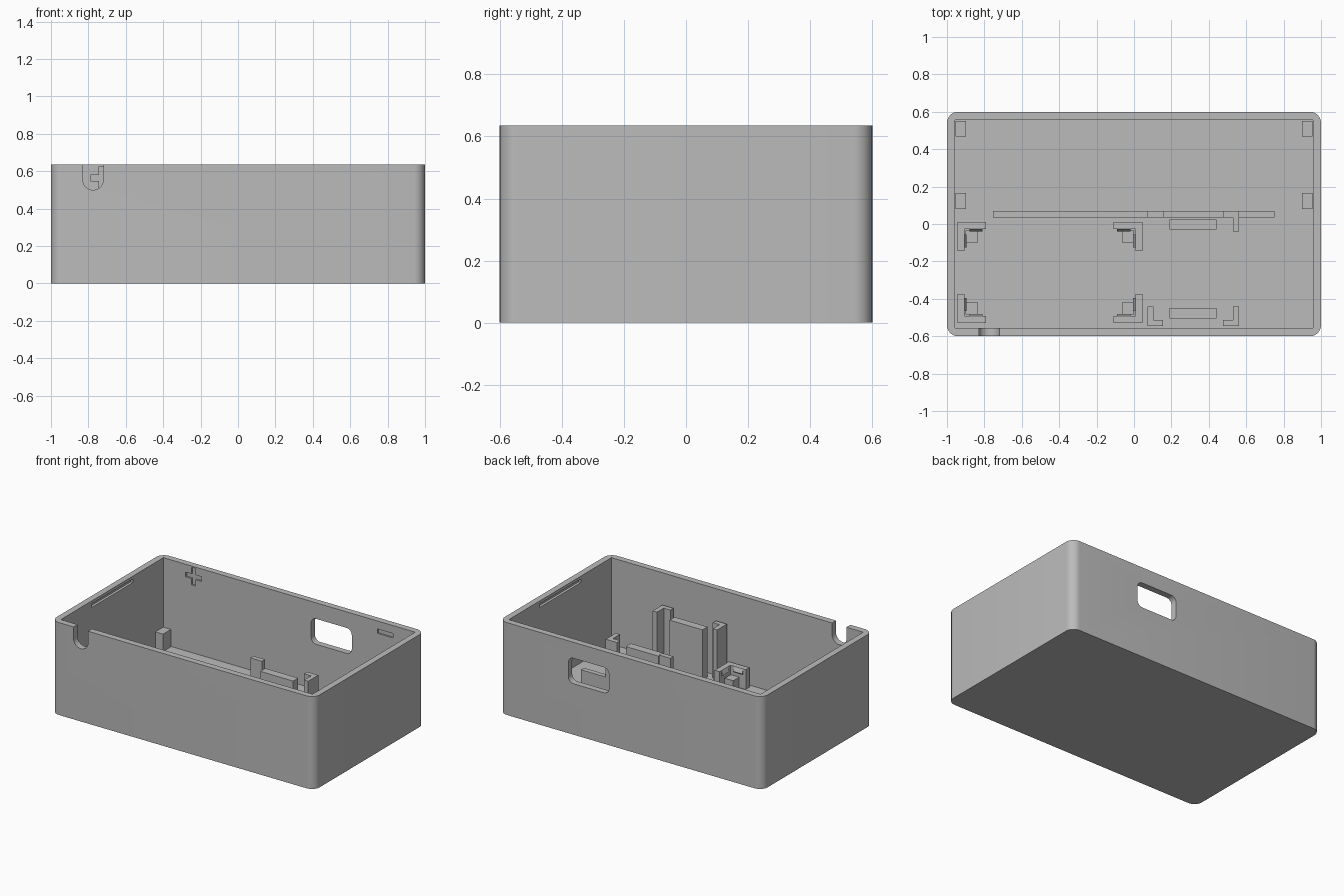
import bpy, bmesh, math

if "Cube" in bpy.data.objects:
    bpy.data.objects.remove(bpy.data.objects["Cube"], do_unlink=True)

# One plain grey for everything
grey = bpy.data.materials.new("plain_grey")
grey.use_nodes = True
COLOUR = (0.5, 0.5, 0.5, 1)
grey.diffuse_color = COLOUR
grey.node_tree.nodes["Principled BSDF"].inputs["Base Color"].default_value = COLOUR

W, D, H, WALL, FLOOR, BACK = 1.0, 0.6, 0.635, 0.043, 0.04, 0.557


def prism(name, outline, axis, lo, hi):
    """Extrude a flat outline along an axis (x: yz, y: xz, z: xy)."""
    def place(a, b, t):
        return {"x": (t, a, b), "y": (a, t, b), "z": (a, b, t)}[axis]
    bm = bmesh.new()
    base = bm.faces.new([bm.verts.new(place(a, b, lo)) for a, b in outline])
    new = bmesh.ops.extrude_face_region(bm, geom=[base])["geom"]
    for v in new:
        if isinstance(v, bmesh.types.BMVert):
            v.co["xyz".index(axis)] = hi
    bmesh.ops.recalc_face_normals(bm, faces=bm.faces)
    mesh = bpy.data.meshes.new(name)
    bm.to_mesh(mesh)
    bm.free()
    mesh.materials.append(grey)
    obj = bpy.data.objects.new(name, mesh)
    bpy.context.collection.objects.link(obj)
    return obj


def box(name, x0, x1, y0, y1, z0, z1):
    return prism(name, [(x0, y0), (x1, y0), (x1, y1), (x0, y1)], "z", z0, z1)


def rounded(x0, x1, y0, y1, r, steps=8):
    """Outline of a rectangle with round corners."""
    pts = []
    corners = [(x1 - r, y1 - r), (x0 + r, y1 - r), (x0 + r, y0 + r), (x1 - r, y0 + r)]
    for q, (cx, cy) in enumerate(corners):
        for i in range(steps + 1):
            a = math.pi / 2 * (q + i / steps)
            pts.append((cx + r * math.cos(a), cy + r * math.sin(a)))
    return pts


# Case shell
case = prism("case_shell", rounded(-W, W, -D, D, 0.06), "z", 0, H)
cutters = [box("cavity_cutter", WALL - W, W - WALL, -BACK, BACK, FLOOR, 1)]

# Cable notch in the front wall
notch = [(-0.72, 0.8), (-0.83, 0.8)]
notch += [(-0.775 + 0.055 * math.cos(math.pi * (1 + i / 16)),
           0.555 + 0.055 * math.sin(math.pi * (1 + i / 16))) for i in range(17)]
cutters.append(prism("notch_cutter", notch, "y", -0.7, -0.5))

# Port window in the back wall
cutters.append(prism("window_cutter", rounded(0.165, 0.475, 0.35, 0.525, 0.04), "y", 0.5, 0.7))

# Polarity marks sunk into the back wall
MARK = BACK + 0.012
plus = []
for sx, sz in ((1, 1), (-1, 1), (-1, -1), (1, -1)):
    arm = [(0.06, 0.016), (0.016, 0.016), (0.016, 0.06)]
    if sx * sz < 0:
        arm.reverse()
    plus += [(-0.728 + sx * a, 0.565 + sz * b) for a, b in arm]
cutters.append(prism("plus_cutter", plus, "y", 0.5, MARK))
cutters.append(box("minus_cutter", 0.67, 0.79, 0.5, MARK, 0.55, 0.58))

# Lid grooves in both end walls
for s in (-1, 1):
    xs = sorted((s * 0.9, s * 0.975))
    cutters.append(box("groove_cutter", *xs, -0.225, 0.225, 0.59, 0.615))

for c in cutters:
    mod = case.modifiers.new(c.name, "BOOLEAN")
    mod.object, mod.operation, mod.solver = c, "DIFFERENCE", "EXACT"
bpy.context.view_layer.update()
final = bpy.data.meshes.new_from_object(case.evaluated_get(bpy.context.evaluated_depsgraph_get()))
case.modifiers.clear()
case.data = final
for c in cutters:
    bpy.data.objects.remove(c, do_unlink=True)

# Smooth round corners, crisp edges
bpy.ops.object.select_all(action="DESELECT")
case.select_set(True)
bpy.context.view_layer.objects.active = case
bpy.ops.object.shade_smooth_by_angle(angle=math.radians(30))

# Cell support posts along the end walls
for side, s in (("right", -1), ("left", 1)):
    for row, y in (("back", 0.467), ("middle", 0.08)):
        xs = sorted((s * 0.955, s * 0.897))
        box(f"{side}_{row}_post", *xs, y, y + 0.085, FLOOR, 0.16)

# Low divider rib and the rear posts standing in it
box("divider_rib", -0.755, 0.75, 0.036, 0.07, FLOOR, 0.16)
TALL, PLATE = 0.42, 0.385
box("rear_right_guide", 0.07, 0.157, 0.036, 0.07, FLOOR, TALL)
prism("rear_left_guide", [(0.475, 0.07), (0.475, 0.036), (0.53, 0.036), (0.53, -0.04),
                          (0.562, -0.04), (0.562, 0.07)], "z", FLOOR, TALL)

# Front corner guides, mirrored about the module centre
for side, s in (("right", -1), ("left", 1)):
    shape = [(0.245, -0.44), (0.245, -0.545), (0.16, -0.545),
             (0.16, -0.513), (0.212, -0.513), (0.212, -0.44)]
    prism(f"front_{side}_guide", [(0.316 + s * a, b) for a, b in shape], "z", FLOOR, TALL)

# Module support plates
box("rear_support_plate", 0.19, 0.44, -0.03, 0.025, FLOOR, PLATE)
box("front_support_plate", 0.19, 0.44, -0.505, -0.45, FLOOR, PLATE)

# Board corner brackets: angle wall, standoff and two snap wedges each
CX, CY, TOP = -0.45, -0.26, 0.175
for side, sx in (("right", -1), ("left", 1)):
    for end, sy in (("front", -1), ("back", 1)):
        name = f"board_{end}_{side}"
        angle = [(0.495, 0.27), (0.34, 0.27), (0.34, 0.232), (0.457, 0.232),
                 (0.457, 0.115), (0.495, 0.115)]
        prism(name + "_bracket", [(CX + sx * a, CY + sy * b) for a, b in angle],
              "z", FLOOR, TOP)
        xs = sorted((CX + sx * 0.385, CX + sx * 0.45))
        ys = sorted((CY + sy * 0.16, CY + sy * 0.225))
        box(name + "_standoff", *xs, *ys, FLOOR, 0.115)
        wedge = [(0, TOP), (0.012, 0.145), (0, 0.135)]
        xs = sorted((CX + sx * 0.36, CX + sx * 0.43))
        ys = sorted((CY + sy * 0.135, CY + sy * 0.205))
        prism(name + "_snap_a", [(CY + sy * (0.232 - a), z) for a, z in wedge], "x", *xs)
        prism(name + "_snap_b", [(CX + sx * (0.457 - a), z) for a, z in wedge], "y", *ys)
